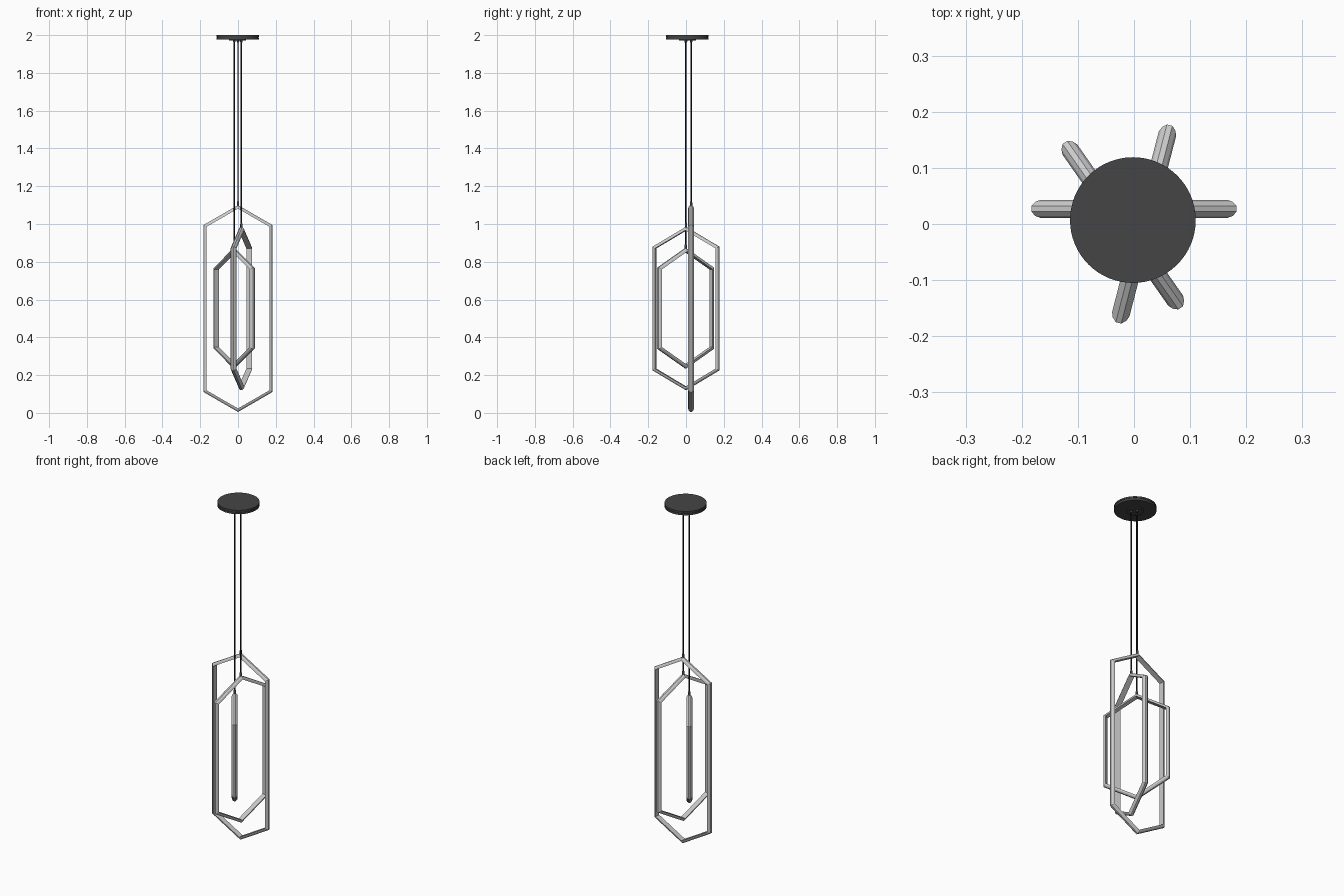
import bpy, bmesh, math
from mathutils import Matrix, Vector

if "Cube" in bpy.data.objects:
    bpy.data.objects.remove(bpy.data.objects["Cube"])

CX, CY = -0.002, 0.007  # fixture axis


def material(name, v):
    m = bpy.data.materials.new(name)
    m.diffuse_color = (v, v, v, 1)
    m.use_nodes = True
    m.node_tree.nodes["Principled BSDF"].inputs["Base Color"].default_value = m.diffuse_color
    return m


dark = material("dark_metal", 0.06)
black = material("cable_black", 0.015)


def finish(name, bm, mat=None, smooth=False):
    bmesh.ops.recalc_face_normals(bm, faces=bm.faces)
    me = bpy.data.meshes.new(name)
    bm.to_mesh(me)
    bm.free()
    ob = bpy.data.objects.new(name, me)
    bpy.context.collection.objects.link(ob)
    if mat:
        me.materials.append(mat)
    if smooth:
        bpy.ops.object.select_all(action='DESELECT')
        ob.select_set(True)
        bpy.context.view_layer.objects.active = ob
        bpy.ops.object.shade_smooth_by_angle(angle=math.radians(35))
    return ob


def lathe(name, profile, x, y, mat, n=16):
    """Closed turned part from (radius, z) points, capped at both ends."""
    bm = bmesh.new()
    rings = [[bm.verts.new((x + r * math.cos(2 * math.pi * k / n),
                            y + r * math.sin(2 * math.pi * k / n), z))
              for k in range(n)] for r, z in profile]
    for a, b in zip(rings, rings[1:]):
        for k in range(n):
            j = (k + 1) % n
            bm.faces.new((a[k], a[j], b[j], b[k]))
    bm.faces.new(rings[0])
    bm.faces.new(rings[-1])
    return finish(name, bm, mat, True)


# (distance in from the outer edge, sideways offset) of the frame bar
BAR = [(0, -0.005), (0, 0.005), (0.007, 0.0125), (0.016, 0.016),
       (0.016, -0.016), (0.007, -0.0125)]


def hex_frame(name, x, y, angle, half, bottom, top):
    """Mitred stretched hexagon of 120 degree corners."""
    bm = bmesh.new()
    t = math.tan(math.radians(30))
    place = Matrix.Translation((x, y, 0)) @ Matrix.Rotation(math.radians(angle), 4, 'Z')
    loops = []
    for d, side in BAR:
        w = half - d
        hi, lo = top - d / math.cos(math.radians(30)), bottom + d / math.cos(math.radians(30))
        pts = [(0, hi), (w, hi - w * t), (w, lo + w * t),
               (0, lo), (-w, lo + w * t), (-w, hi - w * t)]
        loops.append([bm.verts.new(place @ Vector((u, side, z))) for u, z in pts])
    for i, a in enumerate(loops):
        b = loops[(i + 1) % len(loops)]
        for k in range(6):
            j = (k + 1) % 6
            bm.faces.new((a[k], a[j], b[j], b[k]))
    return finish(name, bm)


# Ceiling canopy with a thin groove, and the plate beneath it
lathe("canopy", [(0.112, 2.0), (0.112, 1.991), (0.109, 1.991), (0.109, 1.988),
                 (0.112, 1.988), (0.112, 1.977)], CX, CY, dark, 64)
lathe("canopy_plate", [(0.045, 1.98), (0.045, 1.971)], CX, CY, dark, 48)

# Three nested frames, each on its own cable
frames = [("large", 0.0, 0.027, 0, 0.183, 0.005, 1.1),
          ("medium", 0.018, 0.0, 75.5, 0.182, 0.12, 0.985),
          ("small", -0.02, -0.002, -55, 0.18, 0.235, 0.873)]
for label, x, y, angle, half, lo, hi in frames:
    hex_frame(label + "_frame", x, y, angle, half, lo, hi)
    lathe(label + "_cable", [(0.0035, 1.975), (0.0035, hi - 0.005)], x, y, black, 12)
    lathe(label + "_ferrule", [(0.004, hi + 0.02), (0.0065, hi + 0.014),
                               (0.0065, hi - 0.008)], x, y, dark, 16)
    lathe(label + "_cable_gland", [(0.007, 1.973), (0.007, 1.966), (0.004, 1.96)],
          x, y, dark, 16)
